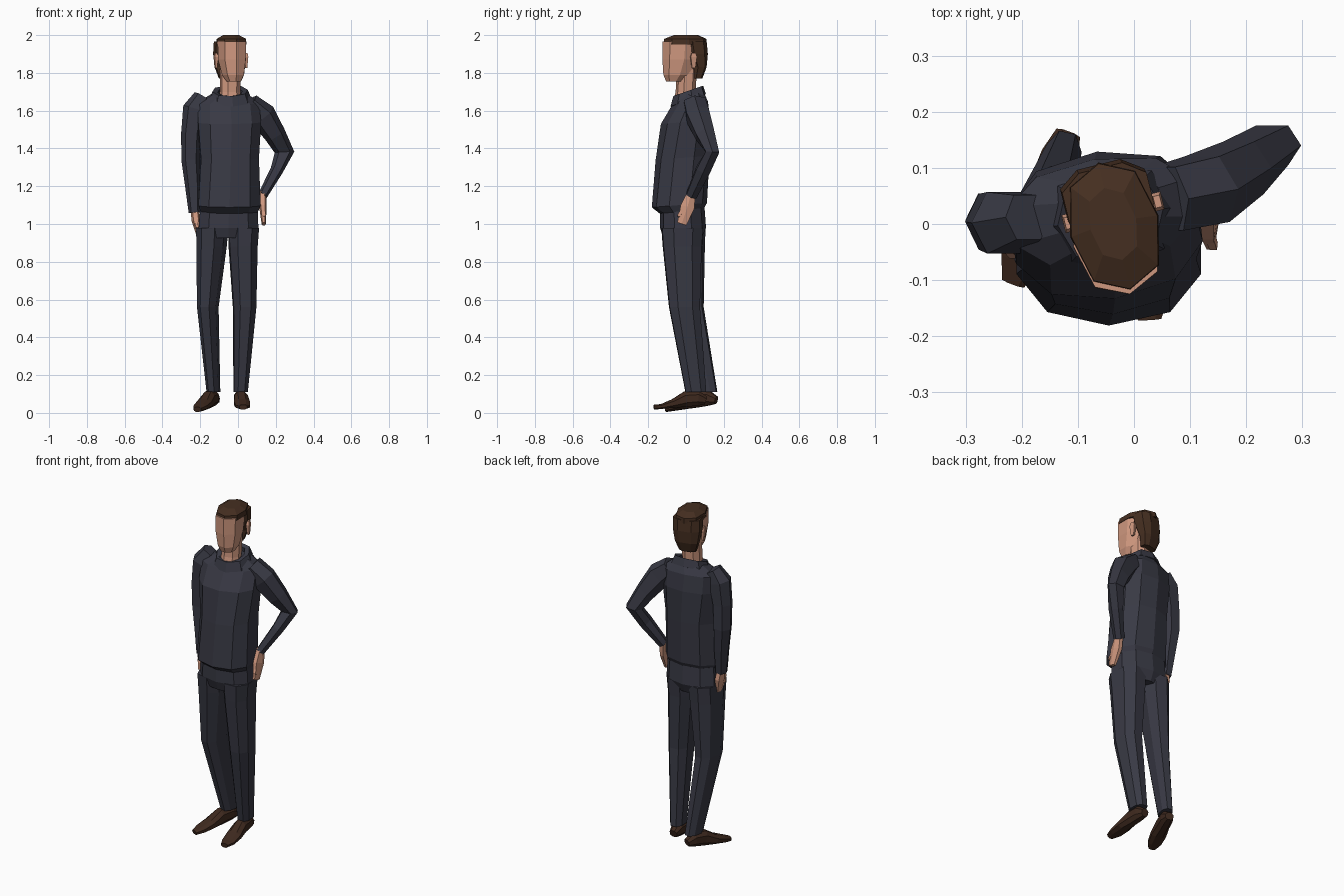
import bpy, bmesh, math
from mathutils import Vector


def material(name, rgb):
    m = bpy.data.materials.new(name)
    m.diffuse_color = (*rgb, 1)
    return m


CLOTH = material("dark cloth", (0.040, 0.041, 0.058))
SKIN = material("skin", (0.62, 0.31, 0.21))
HAIR = material("brown hair", (0.060, 0.028, 0.015))
SHOE = material("shoe leather", (0.048, 0.022, 0.013))


def skin_rings(name, mat, rings, closed=False):
    """Join equal-length point rings into one flat-shaded mesh."""
    bm = bmesh.new()
    vs = [[bm.verts.new(p) for p in r] for r in rings]
    n = len(vs[0])
    pairs = list(zip(vs, vs[1:])) + ([(vs[-1], vs[0])] if closed else [])
    for a, b in pairs:
        for i in range(n):
            j = (i + 1) % n
            bm.faces.new((a[i], a[j], b[j], b[i]))
    if not closed:
        bm.faces.new(vs[0])
        bm.faces.new(vs[-1])
    bmesh.ops.recalc_face_normals(bm, faces=bm.faces)
    me = bpy.data.meshes.new(name)
    bm.to_mesh(me)
    bm.free()
    me.materials.append(mat)
    ob = bpy.data.objects.new(name, me)
    bpy.context.collection.objects.link(ob)
    return ob


def ring(c, u, v, n, off=0.5, e=0.85):
    """Rounded-square ring of n points around c, spanned by u and v."""
    pts = []
    for i in range(n):
        t = 2 * math.pi * (i + off) / n
        k, s = math.cos(t), math.sin(t)
        pts.append(c + u * math.copysign(abs(k) ** e, k) + v * math.copysign(abs(s) ** e, s))
    return pts


def stack(name, mat, levels, n=8, yaw=0, tilt=0, off=0.5, e=0.85, closed=False):
    """Loft of level rings (x, y, z, rx, ry[, yaw])."""
    rings = []
    for x, y, z, rx, ry, *own in levels:
        a = math.radians(own[0] if own else yaw)
        u = Vector((math.cos(a), math.sin(a), 0)) * rx
        v = Vector((-math.sin(a), math.cos(a), 0)) * ry
        pts = ring(Vector((x, y, z)), u, v, n, off, e)
        for p in pts:
            p.z += tilt * (p.y - y)
        rings.append(pts)
    return skin_rings(name, mat, rings, closed)


def limb(name, mat, path, n=6, ref=(0, 1, 0), off=0.5):
    """Tube along path points (x, y, z, size along ref, size across)."""
    P = [Vector(p[:3]) for p in path]
    rings = []
    for i, p in enumerate(path):
        t = (P[min(i + 1, len(P) - 1)] - P[max(i - 1, 0)]).normalized()
        u = Vector(ref)
        u = (u - t * u.dot(t)).normalized()
        rings.append(ring(P[i], u * p[3], t.cross(u) * p[4], n, off))
    return skin_rings(name, mat, rings)


# Sweater body with a tucked-under hem
stack("sweater_body", CLOTH, [
    (-0.045, -0.025, 1.065, 0.155, 0.115, 0),
    (-0.045, -0.035, 1.10, 0.172, 0.146, 0),
    (-0.045, -0.018, 1.35, 0.160, 0.143, 3),
    (-0.050, -0.002, 1.54, 0.175, 0.132, 7),
    (-0.055, 0.022, 1.64, 0.170, 0.095, 9),
    (-0.042, 0.025, 1.69, 0.095, 0.070, 9)], n=10, tilt=0.08)

# Collar, lower at the front
stack("collar", CLOTH, [
    (-0.042, 0.012, 1.655, 0.115, 0.095),
    (-0.042, 0.012, 1.705, 0.095, 0.080),
    (-0.042, 0.012, 1.700, 0.066, 0.062),
    (-0.042, 0.012, 1.650, 0.070, 0.070)], n=8, yaw=9, tilt=0.35, off=0, closed=True)

# Neck, head and hair, turned slightly to one side
YAW = 14
stack("neck", SKIN, [
    (-0.042, -0.012, 1.62, 0.060, 0.062),
    (-0.042, -0.002, 1.70, 0.054, 0.052),
    (-0.040, 0.005, 1.82, 0.054, 0.052)], yaw=YAW)
stack("head", SKIN, [
    (-0.022, -0.063, 1.755, 0.040, 0.044),
    (-0.026, -0.046, 1.79, 0.060, 0.076),
    (-0.032, -0.028, 1.87, 0.076, 0.100),
    (-0.033, -0.022, 1.965, 0.077, 0.106)], yaw=YAW, off=0)
stack("hair_top", HAIR, [
    (-0.035, -0.004, 1.950, 0.081, 0.117),
    (-0.035, -0.004, 1.980, 0.079, 0.115),
    (-0.037, 0.000, 2.0, 0.042, 0.066)], yaw=YAW, off=0)
stack("hair_back", HAIR, [
    (-0.052, 0.055, 1.770, 0.050, 0.028),
    (-0.055, 0.066, 1.83, 0.070, 0.038),
    (-0.050, 0.053, 1.90, 0.082, 0.058),
    (-0.046, 0.045, 1.965, 0.082, 0.060)], yaw=YAW, e=0.75)
for side, x, y in (("right", -0.117, 0.002), ("left", 0.042, 0.040)):
    stack(side + "_ear", SKIN, [
        (x, y, 1.825, 0.007, 0.012),
        (x, y, 1.885, 0.012, 0.022),
        (x, y, 1.905, 0.008, 0.014)], n=4, yaw=YAW)

# Sleeves: one hanging, one bent with the hand on the hip
limb("right_sleeve", CLOTH, [
    (-0.190, 0.012, 1.675, 0.045, 0.045),
    (-0.228, 0.002, 1.61, 0.062, 0.064),
    (-0.247, 0.004, 1.48, 0.056, 0.054),
    (-0.250, 0.008, 1.34, 0.052, 0.050),
    (-0.238, 0.000, 1.20, 0.044, 0.042),
    (-0.230, -0.010, 1.06, 0.035, 0.031)])
limb("left_sleeve", CLOTH, [
    (0.060, 0.045, 1.640, 0.065, 0.055),
    (0.130, 0.062, 1.575, 0.068, 0.072),
    (0.195, 0.100, 1.475, 0.056, 0.058),
    (0.246, 0.140, 1.380, 0.040, 0.052),
    (0.205, 0.090, 1.285, 0.042, 0.034),
    (0.130, 0.028, 1.150, 0.032, 0.025)])

# Hands and thumbs
limb("right_hand", SKIN, [
    (-0.230, -0.010, 1.09, 0.024, 0.022),
    (-0.222, -0.012, 1.02, 0.040, 0.024),
    (-0.208, -0.018, 0.94, 0.026, 0.012)])
limb("right_thumb", SKIN, [
    (-0.228, -0.035, 1.04, 0.012, 0.012),
    (-0.215, -0.055, 0.98, 0.009, 0.009)], n=4)
limb("left_hand", SKIN, [
    (0.130, 0.030, 1.17, 0.024, 0.020),
    (0.132, 0.008, 1.09, 0.042, 0.020),
    (0.136, -0.022, 1.00, 0.028, 0.011)])
limb("left_thumb", SKIN, [
    (0.128, 0.000, 1.11, 0.012, 0.012),
    (0.142, -0.040, 1.04, 0.010, 0.009)], n=4)

# Trousers: hips and two legs
stack("trouser_hips", CLOTH, [
    (-0.050, -0.018, 0.925, 0.140, 0.100),
    (-0.050, -0.016, 0.98, 0.165, 0.122),
    (-0.048, -0.020, 1.09, 0.158, 0.118)], n=10)
stack("right_trouser_leg", CLOTH, [
    (-0.136, -0.010, 0.98, 0.082, 0.116),
    (-0.140, -0.006, 0.88, 0.077, 0.108),
    (-0.160, 0.010, 0.56, 0.054, 0.086),
    (-0.130, 0.110, 0.11, 0.034, 0.058)], yaw=-12)
stack("left_trouser_leg", CLOTH, [
    (0.030, -0.020, 0.98, 0.084, 0.116),
    (0.027, -0.020, 0.88, 0.079, 0.108),
    (0.035, -0.008, 0.56, 0.064, 0.086),
    (0.014, 0.052, 0.11, 0.039, 0.058)], yaw=4)


# Shoes: lofted from heel to toe, heel slightly raised
def shoe(name, heel, toe):
    h, t = Vector(heel), Vector(toe)
    d = t - h
    across = (-d.y, d.x, 0)
    path = []
    for f, top, w in ((0, 0.085, 0.024), (0.15, 0.115, 0.036), (0.38, 0.112, 0.038),
                      (0.62, 0.072, 0.045), (0.85, 0.046, 0.040), (1, 0.028, 0.022)):
        p = h + d * f
        half = max((top - p.z) / 2, 0.012)
        path.append((p.x, p.y, p.z + half, w, half * 1.15))
    limb(name, SHOE, path, n=8, ref=across)


shoe("right_shoe", (-0.118, 0.160, 0.048), (-0.215, -0.105, 0.006))
shoe("left_shoe", (0.010, 0.105, 0.045), (0.028, -0.170, 0.018))
